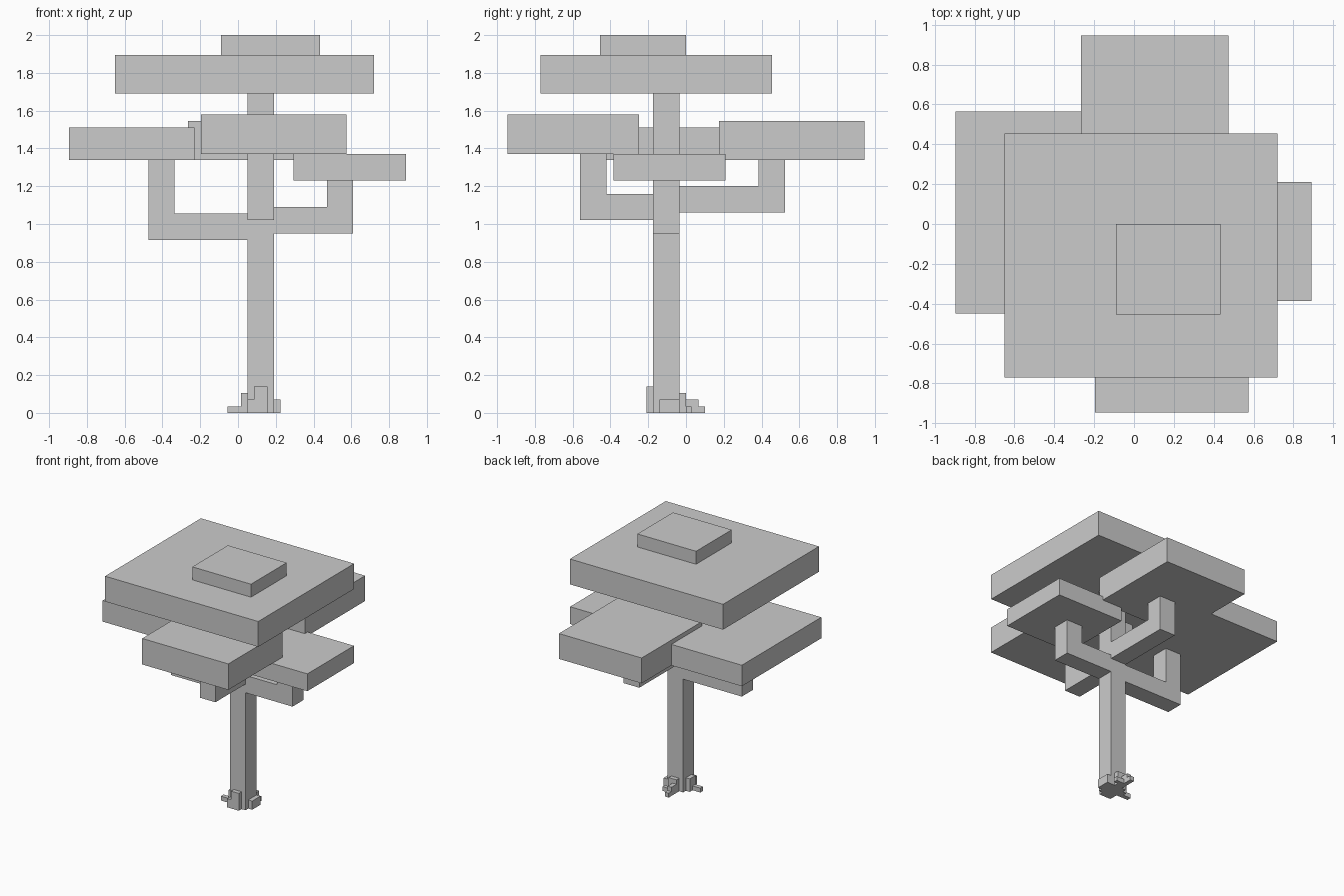
import bpy, bmesh
from mathutils import Vector

if "Cube" in bpy.data.objects:
    bpy.data.objects.remove(bpy.data.objects["Cube"])


def finish(name, bm):
    bmesh.ops.recalc_face_normals(bm, faces=bm.faces)
    mesh = bpy.data.meshes.new(name)
    bm.to_mesh(mesh)
    bm.free()
    obj = bpy.data.objects.new(name, mesh)
    bpy.context.collection.objects.link(obj)
    return obj


def box(name, x, y, z):
    """Box from (min, max) ranges on each axis."""
    bm = bmesh.new()
    bmesh.ops.create_cube(bm, size=1)
    for v in bm.verts:
        v.co = [r[0] if c < 0 else r[1] for c, r in zip(v.co, (x, y, z))]
    return finish(name, bm)


T = 0.14                # trunk and branch thickness
TX, TY = 0.05, -0.175   # trunk corner


def branch(name, axis, start, end, low, top):
    """L-shaped branch: runs out from the trunk, then turns up."""
    inner = end - T if end > start else end + T
    profile = [(start, low), (end, low), (end, top), (inner, top),
               (inner, low + T), (start, low + T)]
    bm = bmesh.new()
    if axis == 'x':
        pts, depth = [(a, TY, z) for a, z in profile], Vector((0, T, 0))
    else:
        pts, depth = [(TX, a, z) for a, z in profile], Vector((T, 0, 0))
    face = bm.faces.new([bm.verts.new(p) for p in pts])
    new = bmesh.ops.extrude_face_region(bm, geom=[face], use_keep_orig=True)['geom']
    bmesh.ops.translate(bm, vec=depth,
                        verts=[g for g in new if isinstance(g, bmesh.types.BMVert)])
    return finish(name, bm)


# Trunk
box("trunk", (TX, TX + T), (TY, TY + T), (0, 1.69))

# Branches
branch("branch_left", 'x', 0.05, -0.475, 0.915, 1.34)
branch("branch_right", 'x', 0.19, 0.61, 0.95, 1.23)
branch("branch_front", 'y', -0.175, -0.56, 1.02, 1.37)
branch("branch_back", 'y', -0.035, 0.525, 1.06, 1.34)

# Foliage slabs
box("foliage_top", (-0.65, 0.72), (-0.77, 0.455), (1.69, 1.895))
box("foliage_cap", (-0.09, 0.435), (-0.455, 0), (1.895, 2.0))
box("foliage_left", (-0.895, -0.23), (-0.45, 0.565), (1.34, 1.51))
box("foliage_right", (0.295, 0.89), (-0.385, 0.21), (1.23, 1.37))
box("foliage_front", (-0.195, 0.575), (-0.945, -0.25), (1.37, 1.58))
box("foliage_back", (-0.265, 0.475), (0.175, 0.945), (1.34, 1.545))

# Small stepped roots around the trunk foot
roots = [
    ("root_front", (0.085, 0.155), (-0.21, -0.175), 0.14),
    ("root_front_step", (0.05, 0.085), (-0.21, -0.175), 0.07),
    ("root_right", (0.19, 0.225), (-0.14, -0.035), 0.07),
    ("root_left", (0.015, 0.05), (-0.14, -0.07), 0.105),
    ("root_left_toe", (-0.055, 0.015), (-0.14, -0.105), 0.035),
    ("root_back", (0.085, 0.155), (-0.035, 0.0), 0.105),
    ("root_back_step", (0.085, 0.12), (0.0, 0.065), 0.07),
    ("root_back_toe", (0.085, 0.12), (0.065, 0.1), 0.035),
    ("root_back_right", (0.12, 0.19), (0.0, 0.03), 0.035),
]
for name, x, y, height in roots:
    box(name, x, y, (0, height))
